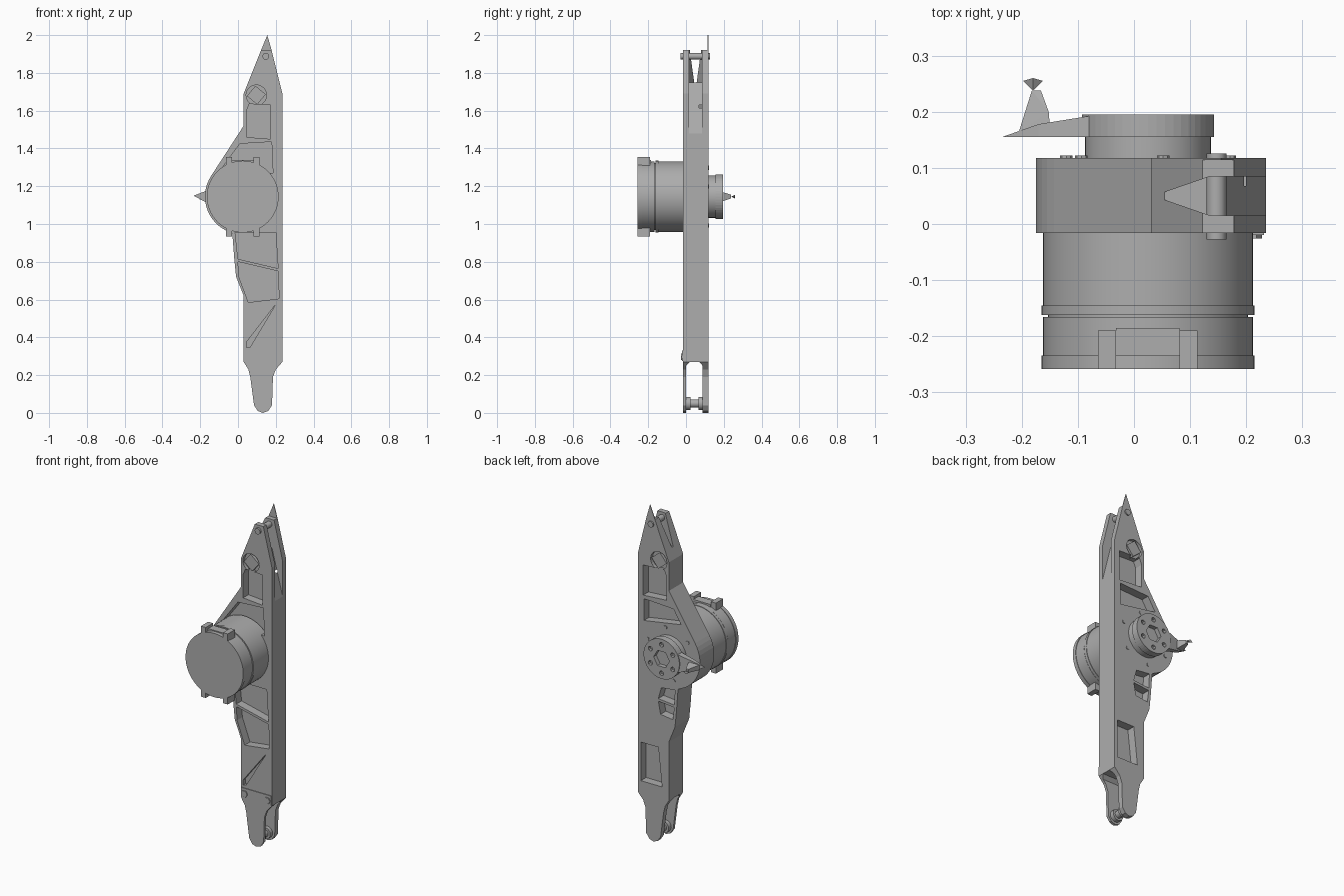
import bpy, bmesh, math
from mathutils import Vector

cube = bpy.data.objects.get("Cube")
if cube:
    bpy.data.objects.remove(cube, do_unlink=True)

grey = bpy.data.materials.new("plain grey")
grey.use_nodes = True
GREY = (0.42, 0.42, 0.42, 1)
grey.diffuse_color = GREY
grey.node_tree.nodes["Principled BSDF"].inputs["Base Color"].default_value = GREY

FRONT, BACK = -0.016, 0.118      # arm plate faces
CX, CZ = 0.025, 1.145            # motor axis


def finish(name, bm, smooth=False):
    bmesh.ops.recalc_face_normals(bm, faces=bm.faces)
    mesh = bpy.data.meshes.new(name)
    bm.to_mesh(mesh)
    bm.free()
    ob = bpy.data.objects.new(name, mesh)
    bpy.context.scene.collection.objects.link(ob)
    mesh.materials.append(grey)
    if smooth:
        for o in bpy.context.selected_objects:
            o.select_set(False)
        ob.select_set(True)
        bpy.context.view_layer.objects.active = ob
        bpy.ops.object.shade_smooth_by_angle(angle=math.radians(35))
    return ob


def prism(name, pts, lo, hi, axis="y", smooth=False):
    """Extrude a 2D outline along an axis."""
    place = {"x": lambda a, b, d: (d, a, b),
             "y": lambda a, b, d: (a, d, b),
             "z": lambda a, b, d: (a, b, d)}[axis]
    bm = bmesh.new()
    face = bm.faces.new([bm.verts.new(place(a, b, lo)) for a, b in pts])
    ext = bmesh.ops.extrude_face_region(bm, geom=[face])
    move = Vector(place(0, 0, hi - lo))
    bmesh.ops.translate(bm, vec=move, verts=[v for v in ext["geom"] if isinstance(v, bmesh.types.BMVert)])
    return finish(name, bm, smooth)


def ring(x, z, r, n, turn=0.0):
    return [(x + r * math.cos(turn + math.tau * i / n), z + r * math.sin(turn + math.tau * i / n))
            for i in range(n)]


def cyl(name, x, z, r, lo, hi, n=48):
    return prism(name, ring(x, z, r, n), lo, hi, smooth=True)


def rect(x0, z0, x1, z1):
    return [(x0, z0), (x1, z0), (x1, z1), (x0, z1)]


def hull(name, pts):
    bm = bmesh.new()
    for p in pts:
        bm.verts.new(p)
    bmesh.ops.convex_hull(bm, input=bm.verts[:])
    return finish(name, bm)


def cut(target, cutter):
    mod = target.modifiers.new("cut", "BOOLEAN")
    mod.operation, mod.solver, mod.object = "DIFFERENCE", "EXACT", cutter
    bpy.context.view_layer.objects.active = target
    bpy.ops.object.modifier_apply(modifier=mod.name)
    bpy.data.objects.remove(cutter, do_unlink=True)


# Main arm plate, with a round bulge around the motor
bulge = [(CX + 0.2 * math.cos(math.radians(a)), CZ + 0.2 * math.sin(math.radians(a)))
         for a in range(147, 246, 7)]
outline = [(0.122, 1.92), (0.03, 1.69), (0.03, 1.52)] + bulge + [
    (-0.03, 0.95), (-0.02, 0.82), (-0.01, 0.72), (0.03, 0.62), (0.03, 0.27),
    (0.055, 0.23), (0.065, 0.19), (0.085, 0.04), (0.105, 0.01), (0.132, 0.0), (0.16, 0.01),
    (0.18, 0.04), (0.185, 0.19), (0.2, 0.23), (0.235, 0.27), (0.235, 1.69), (0.178, 1.92)]
arm = prism("arm_plate", outline, FRONT, BACK)

# Upper fork slot: sloping floor on one side, V-shaped mouth on the other
cut(arm, prism("slot", [(0.135, 1.75), (0.165, 1.75), (0.235, 1.48), (0.4, 1.48), (0.4, 2.1), (0.135, 2.1)],
               0.015, 0.085))
cut(arm, prism("slot_mouth", [(0.035, 0.05), (0.136, 0.015), (0.136, 0.085)], 1.75, 2.1, "z"))
# Lower fork gap
cut(arm, prism("gap", [(0.0, -0.1), (0.088, -0.1), (0.088, 0.25), (0.07, 0.27), (0.02, 0.27), (0.0, 0.25)],
               -0.5, 0.5, "x"))

# Weight-saving pockets
front_pockets = [
    [(0.045, 1.46), (0.172, 1.45), (0.172, 1.63), (0.06, 1.635), (0.045, 1.6)],
    [(0.01, 1.425), (0.178, 1.435), (0.185, 1.27), (-0.105, 1.27)],
    [(-0.015, 0.955), (0.2, 0.955), (0.212, 0.765), (0.0, 0.815)],
    [(0.0, 0.8), (0.213, 0.75), (0.217, 0.605), (0.055, 0.585), (0.005, 0.72)],
    [(0.2, 0.575), (0.045, 0.375), (0.045, 0.345), (0.065, 0.35)]]
for i, pts in enumerate(front_pockets):
    cut(arm, prism("pocket", pts, FRONT - 0.1, FRONT + (0.02 if i == 4 else 0.05)))
back_pockets = [
    [(0.045, 1.46), (0.2, 1.45), (0.2, 1.63), (0.06, 1.635), (0.045, 1.6)],
    [(0.0, 1.42), (0.195, 1.43), (0.195, 1.3), (-0.05, 1.34)],
    [(-0.01, 0.94), (0.08, 0.93), (0.1, 0.86), (-0.005, 0.85)],
    [(-0.005, 0.835), (0.1, 0.845), (0.085, 0.77), (0.005, 0.76)],
    [(0.075, 0.34), (0.215, 0.34), (0.215, 0.57), (0.1, 0.57)]]
for pts in back_pockets:
    cut(arm, prism("pocket", pts, BACK - 0.05, BACK + 0.1))

# Pivot recesses holding square nuts, on both faces
for side, lo, hi in (("front", FRONT - 0.1, FRONT + 0.02), ("back", BACK - 0.02, BACK + 0.1)):
    cut(arm, prism("recess", ring(0.097, 1.682, 0.054, 24), lo, hi))
    mid = FRONT + 0.02 if side == "front" else BACK - 0.02
    prism(side + "_square_nut", ring(0.097, 1.682, 0.05, 4, 0.1), mid - 0.017, mid + 0.017)

# Pointed tip on the back fork plate, thin edge-on
prism("tip_point", [(0.122, 1.92), (0.178, 1.92), (0.155, 2.0)], BACK - 0.004, BACK)

# Fork pins and bolts
cyl("upper_pin", 0.147, 1.888, 0.018, -0.028, 0.126, 12)
cyl("lower_pin", 0.132, 0.05, 0.022, -0.01, 0.1, 12)
for y0, y1 in ((-0.005, 0.025), (0.065, 0.095)):
    cyl("lower_pin_boss", 0.132, 0.05, 0.035, y0, y1, 16)
prism("lower_front_pad", rect(0.033, 0.275, 0.232, 0.33), FRONT - 0.004, FRONT + 0.001)
for x in (0.058, 0.208):
    cyl("lower_bolt", x, 0.298, 0.02, FRONT - 0.01, FRONT, 6)

# Motor drum with a groove and an end rim
cyl("motor_drum", CX, CZ, 0.187, -0.148, FRONT + 0.04, 64)
cyl("motor_collar", CX, CZ, 0.19, -0.162, -0.145, 64)
cyl("motor_groove", CX, CZ, 0.178, -0.17, -0.16, 64)
cyl("motor_cover", CX, CZ, 0.187, -0.236, -0.166, 64)
cyl("motor_end_rim", CX, CZ, 0.19, -0.258, -0.234, 64)
for x in (-0.048, 0.097):
    for s in (1, -1):
        prism("cover_tab", rect(x - 0.016, CZ + s * 0.14, x + 0.016, CZ + s * 0.21), -0.258, -0.19)
prism("connector_block", rect(-0.032, 1.3, 0.081, 1.34), -0.235, -0.185)

# Output hub on the back, with hexagonal socket and bolt holes
cyl("output_neck", CX, CZ, 0.112, BACK - 0.06, 0.157)
cap = prism("output_cap", ring(CX, CZ, 0.118, 48), 0.155, 0.195)
cut(cap, prism("socket", ring(CX, CZ, 0.052, 6), 0.17, 0.3))
for x, z in ring(CX, CZ, 0.085, 6, math.radians(30)):
    cut(cap, prism("bolt_hole", ring(x, z, 0.014, 8), 0.175, 0.3))
for x, z in ring(CX, CZ, 0.155, 6, math.radians(20)):
    cyl("hub_bolt", x, z, 0.011, BACK - 0.005, BACK + 0.004, 8)

# Output crank, its upright post and small end bead
hull("output_crank", [(-0.235, 0.155, 1.15)]
     + [(-0.17, y, CZ + s * 0.03) for y in (0.155, 0.178) for s in (1, -1)]
     + [(-0.07, y, CZ + s * 0.055) for y in (0.155, 0.194) for s in (1, -1)])
hull("crank_post", [(x, y, CZ + s * h) for x, y, h in
                    ((-0.205, 0.165, 0.015), (-0.15, 0.175, 0.025), (-0.152, 0.2, 0.022),
                     (-0.182, 0.238, 0.01), (-0.166, 0.238, 0.01)) for s in (1, -1)])
hull("crank_bead", [(CX - 0.205 + dx, 0.25 + dy, CZ + dz) for dx, dy, dz in
                    ((0.018, 0.005, 0), (-0.018, 0.005, 0), (0, 0.01, 0.01),
                     (0, -0.012, 0), (0, 0.01, -0.01))])
